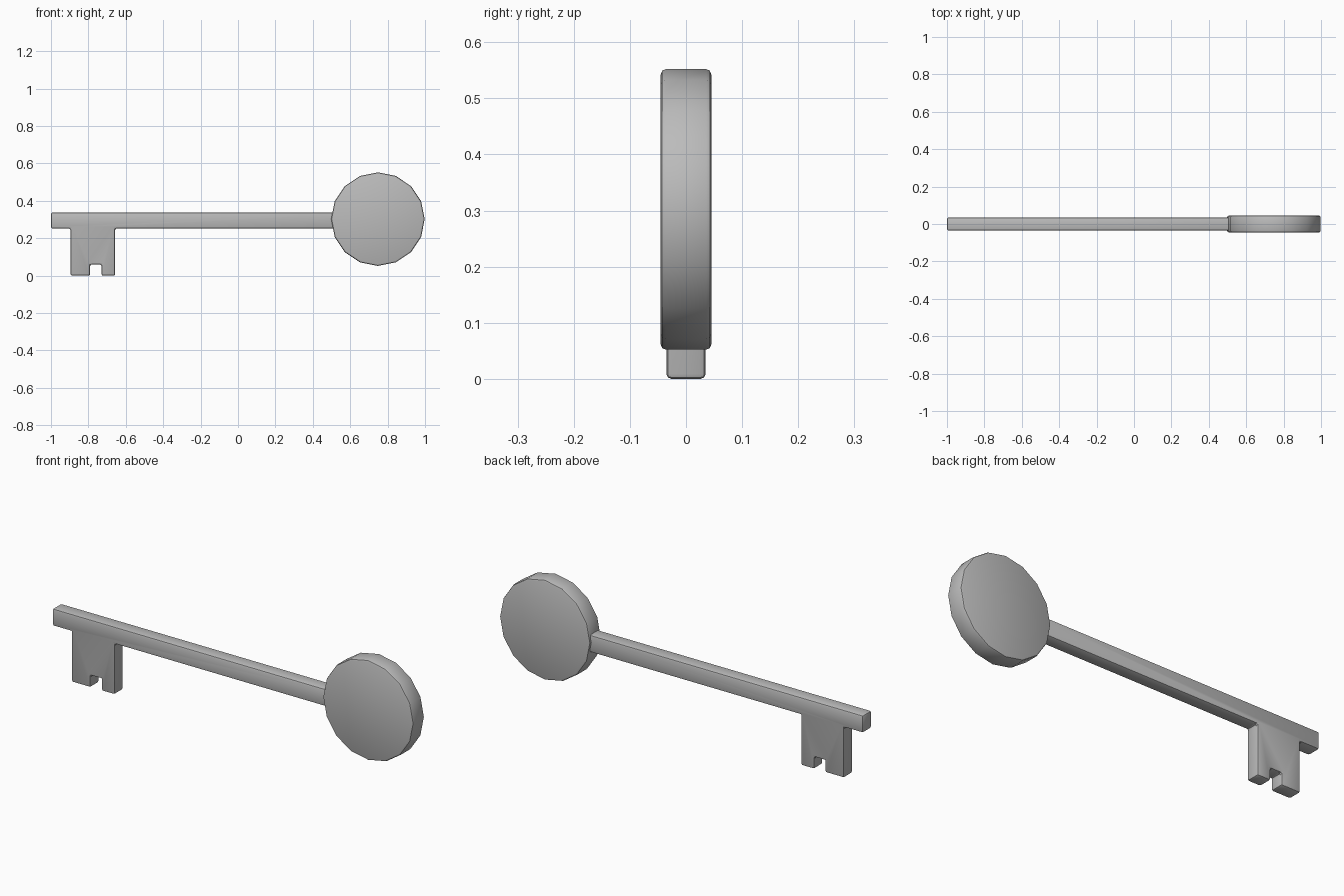
import bpy, bmesh, math

if "Cube" in bpy.data.objects:
    bpy.data.objects.remove(bpy.data.objects["Cube"])

metal = bpy.data.materials.new("grey metal")
metal.diffuse_color = (0.5, 0.5, 0.5, 1)
metal.use_nodes = True
metal.node_tree.nodes["Principled BSDF"].inputs["Base Color"].default_value = metal.diffuse_color


def plate(name, outline, half_depth, bevel):
    """Extrude an x-z outline along y and round its sharp edges."""
    bm = bmesh.new()
    face = bm.faces.new([bm.verts.new((x, -half_depth, z)) for x, z in outline])
    ext = bmesh.ops.extrude_face_region(bm, geom=[face])
    moved = [v for v in ext["geom"] if isinstance(v, bmesh.types.BMVert)]
    bmesh.ops.translate(bm, verts=moved, vec=(0, 2 * half_depth, 0))
    bmesh.ops.recalc_face_normals(bm, faces=bm.faces)
    mesh = bpy.data.meshes.new(name)
    bm.to_mesh(mesh)
    bm.free()
    mesh.materials.append(metal)
    obj = bpy.data.objects.new(name, mesh)
    bpy.context.collection.objects.link(obj)
    mod = obj.modifiers.new("rounded edges", "BEVEL")
    mod.width = bevel
    mod.segments = 2
    mod.limit_method = "ANGLE"
    mod.angle_limit = math.radians(40)
    bpy.ops.object.select_all(action="DESELECT")
    obj.select_set(True)
    bpy.context.view_layer.objects.active = obj
    bpy.ops.object.modifier_apply(modifier=mod.name)
    bpy.ops.object.shade_smooth_by_angle(angle=math.radians(30))
    return obj


# Straight shaft with the notched bit hanging below its end
plate("shaft_and_bit", [
    (-1.0, 0.338), (-1.0, 0.252), (-0.895, 0.252), (-0.895, 0.0),
    (-0.79, 0.0), (-0.79, 0.06), (-0.73, 0.06), (-0.73, 0.0),
    (-0.657, 0.0), (-0.657, 0.252), (0.56, 0.252), (0.56, 0.338),
], 0.035, 0.009)

# Sixteen-sided solid handle disc
steps = [2 * math.pi * i / 16 for i in range(16)]
plate("handle_disc",
      [(0.748 + 0.25 * math.cos(a), 0.302 + 0.25 * math.sin(a)) for a in steps],
      0.045, 0.009)
